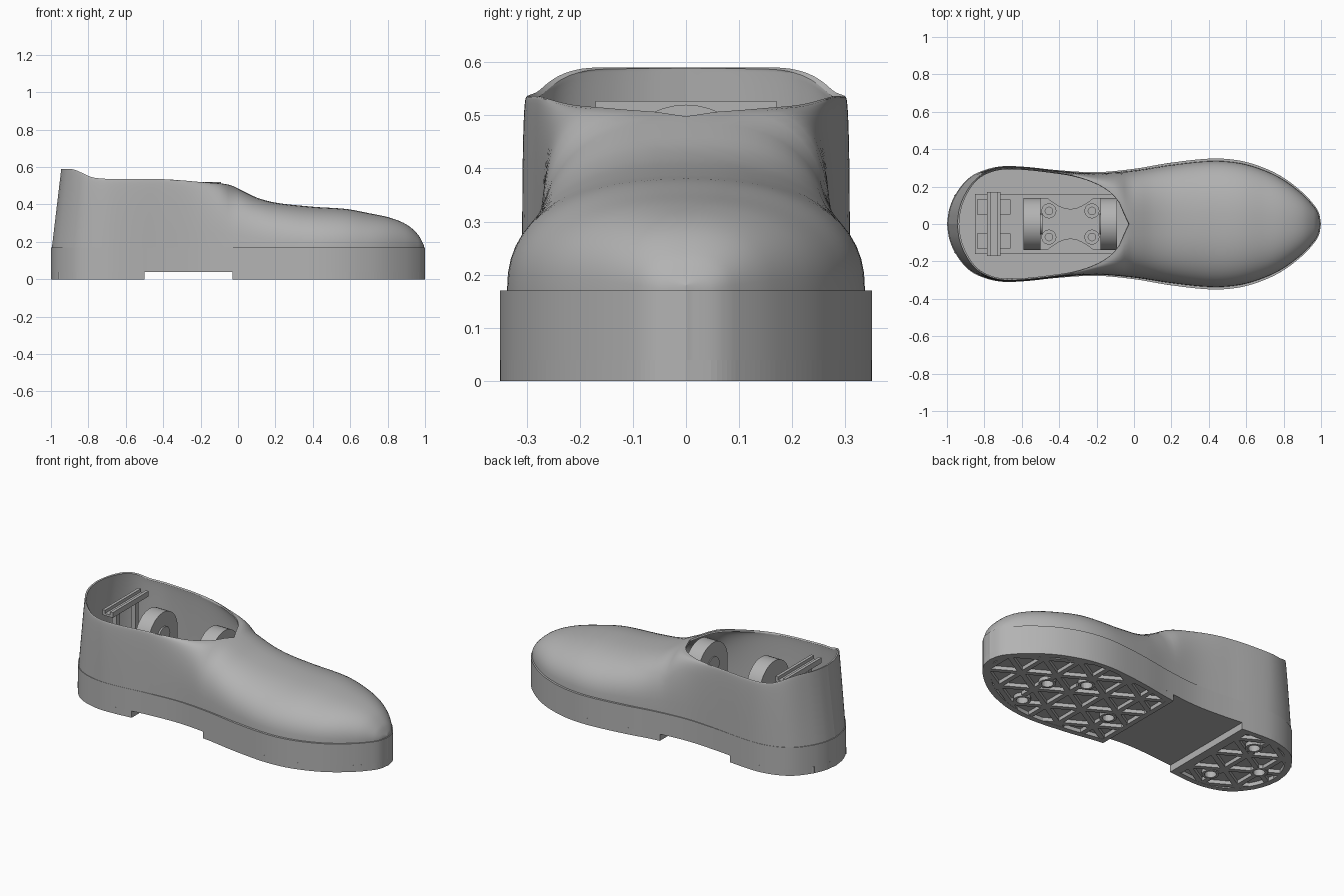
import bpy, bmesh, math
from mathutils import Vector

cube = bpy.data.objects.get("Cube")
if cube:
    bpy.data.objects.remove(cube)

grey = bpy.data.materials.new("plain grey")
grey.use_nodes = True
grey.diffuse_color = (0.45, 0.45, 0.45, 1)
grey.node_tree.nodes["Principled BSDF"].inputs["Base Color"].default_value = grey.diffuse_color

# Half width of the sole and height of the upper along the length
WIDTH = [(-1, 0), (-.99, .072), (-.96, .148), (-.9, .23), (-.83, .277), (-.72, .307), (-.6, .307),
         (-.4, .287), (-.2, .277), (0, .295), (.2, .328), (.42, .35), (.57, .338), (.7, .298),
         (.8, .247), (.9, .17), (.96, .105), (.99, .055), (1, 0)]
TOP = [(-1, .59), (-.92, .587), (-.78, .542), (-.4, .535), (-.2, .52), (-.05, .506), (.02, .475),
       (.1, .437), (.2, .41), (.4, .388), (.58, .376), (.7, .354), (.82, .328), (.91, .29),
       (.97, .235), (1, .18)]
SOLE_TOP, TREAD, POCKET = 0.17, 0.04, 0.022
HEEL, FOREFOOT = (-1, -0.5), (-0.03, 1)
RIM_FRONT = -0.045


def curve(table, x):
    """Smooth interpolation through the table points."""
    x = min(max(x, table[0][0]), table[-1][0])
    k = 0
    while k < len(table) - 2 and x > table[k + 1][0]:
        k += 1

    def slope(i):
        a, b = table[max(i - 1, 0)], table[min(i + 1, len(table) - 1)]
        return (b[1] - a[1]) / (b[0] - a[0])
    (x0, y0), (x1, y1) = table[k], table[k + 1]
    h = x1 - x0
    t = (x - x0) / h
    return (y0 * (1 + 2 * t) * (1 - t) ** 2 + y1 * t * t * (3 - 2 * t)
            + h * slope(k) * t * (1 - t) ** 2 + h * slope(k + 1) * t * t * (t - 1))


def half_width(x):
    return max(curve(WIDTH, x), 0)


def blend(x, x0, x1, a, b):
    return a + (b - a) * min(max((x - x0) / (x1 - x0), 0), 1)


def finish(name, bm, smooth=False, shell=0):
    bmesh.ops.remove_doubles(bm, verts=bm.verts, dist=1e-4)
    if not shell:
        bmesh.ops.recalc_face_normals(bm, faces=bm.faces)
    mesh = bpy.data.meshes.new(name)
    bm.to_mesh(mesh)
    bm.free()
    obj = bpy.data.objects.new(name, mesh)
    bpy.context.collection.objects.link(obj)
    mesh.materials.append(grey)
    bpy.ops.object.select_all(action='DESELECT')
    obj.select_set(True)
    bpy.context.view_layer.objects.active = obj
    if shell:
        mod = obj.modifiers.new("thickness", 'SOLIDIFY')
        mod.thickness, mod.offset = shell, -1
        bpy.ops.object.modifier_apply(modifier=mod.name)
    if smooth:
        bpy.ops.object.shade_smooth_by_angle(angle=math.radians(40))


def prism(bm, loop, lo, hi, axis="z"):
    """Extrude a flat loop; axis x reads the loop as (y, z)."""
    def place(p, d):
        return (p[0], p[1], d) if axis == "z" else (d, p[0], p[1])
    a = [bm.verts.new(place(p, lo)) for p in loop]
    b = [bm.verts.new(place(p, hi)) for p in loop]
    bm.faces.new(a[::-1])
    bm.faces.new(b)
    n = len(loop)
    for i in range(n):
        bm.faces.new((a[i], a[(i + 1) % n], b[(i + 1) % n], b[i]))


def ring(bm, outer, inner, lo, hi):
    """Upright wall between two matching loops."""
    rows = [[bm.verts.new((p[0], p[1], z)) for p in loop]
            for loop, z in ((outer, hi), (outer, lo), (inner, lo), (inner, hi))]
    n = len(outer)
    for k in range(4):
        a, b = rows[k], rows[(k + 1) % 4]
        for i in range(n):
            bm.faces.new((a[i], a[(i + 1) % n], b[(i + 1) % n], b[i]))


def rect(x0, x1, y0, y1):
    return [(x0, y0), (x1, y0), (x1, y1), (x0, y1)]


def circle(cx, cy, r, n=20):
    return [(cx + r * math.cos(math.tau * i / n), cy + r * math.sin(math.tau * i / n)) for i in range(n)]


def outline(x0, x1, inset=0.0, n=90):
    """Closed sole outline between two lengthwise limits."""
    c, h = (x0 + x1) / 2, (x1 - x0) / 2
    xs = [c - h * math.cos(math.pi * i / n) for i in range(n + 1)]
    side = [(c + (x - c) * (1 - inset / h), max(half_width(x) - inset, 0.002)) for x in xs]
    return [(x, -w) for x, w in side] + [(x, w) for x, w in side[::-1]]


# Midsole with a level insole on top
bm = bmesh.new()
prism(bm, outline(-1, 1), TREAD, SOLE_TOP)
finish("midsole", bm, True)


def tread(name, limits, bosses):
    """Raised rim, triangular lattice of ribs and screw bosses over a shallow floor."""
    x0, x1 = limits
    bm = bmesh.new()
    ring(bm, outline(x0, x1), outline(x0, x1, 0.03), 0, TREAD)
    for x, y in bosses:
        ring(bm, circle(x, y, .046), circle(x, y, .032), 0, TREAD)

    def inside(p):
        return (x0 + .015 < p.x < x1 - .015 and abs(p.y) < half_width(p.x) - .015
                and all((p - Vector(b)).length > .04 for b in bosses))
    for angle in (90, 30, -30):
        d = Vector((math.cos(math.radians(angle)), math.sin(math.radians(angle))))
        side = Vector((-d.y, d.x)) * 0.014
        for k in range(-9, 10):
            base = Vector((.12, 0)) + side.normalized() * (k * 0.165)
            run = []
            for s in range(-200, 201):
                p = base + d * (s * .01)
                if inside(p):
                    run.append(p)
                    continue
                if len(run) > 3:
                    a, b = run[0], run[-1]
                    prism(bm, [a - side, b - side, b + side, a + side], 0.001, TREAD)
                run = []
    finish(name, bm)

    # Floor sheet of the pockets, pierced at the screw holes
    bm = bmesh.new()
    for loop in [outline(x0, x1, 0.015)] + [circle(x, y, .04) for x, y in bosses]:
        vs = [bm.verts.new((x, y, POCKET)) for x, y in loop]
        for i in range(len(vs)):
            bm.edges.new((vs[i - 1], vs[i]))
    bmesh.ops.triangle_fill(bm, use_beauty=True, use_dissolve=False, edges=bm.edges[:], normal=(0, 0, -1))
    finish(name + "_floor", bm)


tread("heel_tread", HEEL, [(-.68, .18), (-.68, -.18), (-.865, 0)])
tread("forefoot_tread", FOREFOOT, [(.6, 0), (.43, .12), (.59, -.22), (.12, -.07)])

# Upper: lofted cross-sections, open behind the instep
bm = bmesh.new()
STATIONS, STEPS = 120, 14
rows = []
for i in range(STATIONS + 1):
    x = -math.cos(math.pi * i / STATIONS)
    w = half_width(x) * blend(x, -.5, .2, .995, .962)
    height = curve(TOP, x) - SOLE_TOP
    power = 2 / blend(x, -.1, .35, 2.9, 2.35)
    r = 0
    if x < RIM_FRONT:
        u = max((x + .5) / (RIM_FRONT + .5), 0)
        r = .97 * w * math.sqrt(1 - u ** 2.6)
    lean = blend(x, -1, -.7, .05, 0)
    half = []
    for j in range(STEPS + 1):
        a = math.pi / 2 * j / STEPS
        up = math.sin(a) ** power
        y = r + (w - r) * max(math.cos(a), 0) ** power
        half.append((x * .995 + lean * up, y, SOLE_TOP + height * up))
    full = half + [(px, -y, z) for px, y, z in half[::-1]]
    rows.append([bm.verts.new(p) for p in full])
for a, b in zip(rows, rows[1:]):
    for j in range(len(a) - 1):
        if j != STEPS:
            bm.faces.new((a[j], a[j + 1], b[j + 1], b[j]))
finish("upper", bm, True, shell=0.01)

# Base plate inside the heel
bm = bmesh.new()
prism(bm, rect(-.85, -.1, -.16, .16), SOLE_TOP, .18)
finish("base_plate", bm)

# Ankle bracket: waisted plate, two rounded ears, four bolts
bm = bmesh.new()
edge = [(-.59 + .5 * t / 16, .14 - .06 * max(math.sin(math.pi * (t - 4) / 8), 0)) for t in range(17)]
prism(bm, [(x, -y) for x, y in edge] + edge[::-1], .18, .21)
arch = [(.14 * math.cos(math.pi * i / 20), .38 + .14 * math.sin(math.pi * i / 20)) for i in range(21)]
for x in (-.59, -.18):
    prism(bm, [(.14, .18)] + arch + [(-.14, .18)], x, x + .09, "x")
finish("ankle_bracket", bm, True)
bm = bmesh.new()
for x in (-.455, -.225):
    for y in (-.07, .07):
        ring(bm, circle(x, y, .04), circle(x, y, .02), .21, .235)
finish("bracket_bolts", bm, True)
bm = bmesh.new()
for x in (-.515, -.185):
    prism(bm, circle(0, .38, .055), x, x + .025, "x")
finish("pivot_caps", bm, True)

# Heel cross bar: upturned channel on two posts with footings
bm = bmesh.new()
for y in (-.09, .09):
    prism(bm, rect(-.84, -.66, y - .04, y + .04), .18, .22)
    prism(bm, rect(-.765, -.735, y - .015, y + .015), .22, .5)
finish("bar_posts", bm)
bm = bmesh.new()
prism(bm, rect(-.785, -.715, -.17, .17), .495, .508)
for x in (-.785, -.733):
    prism(bm, rect(x, x + .018, -.17, .17), .508, .527)
finish("cross_bar", bm)
